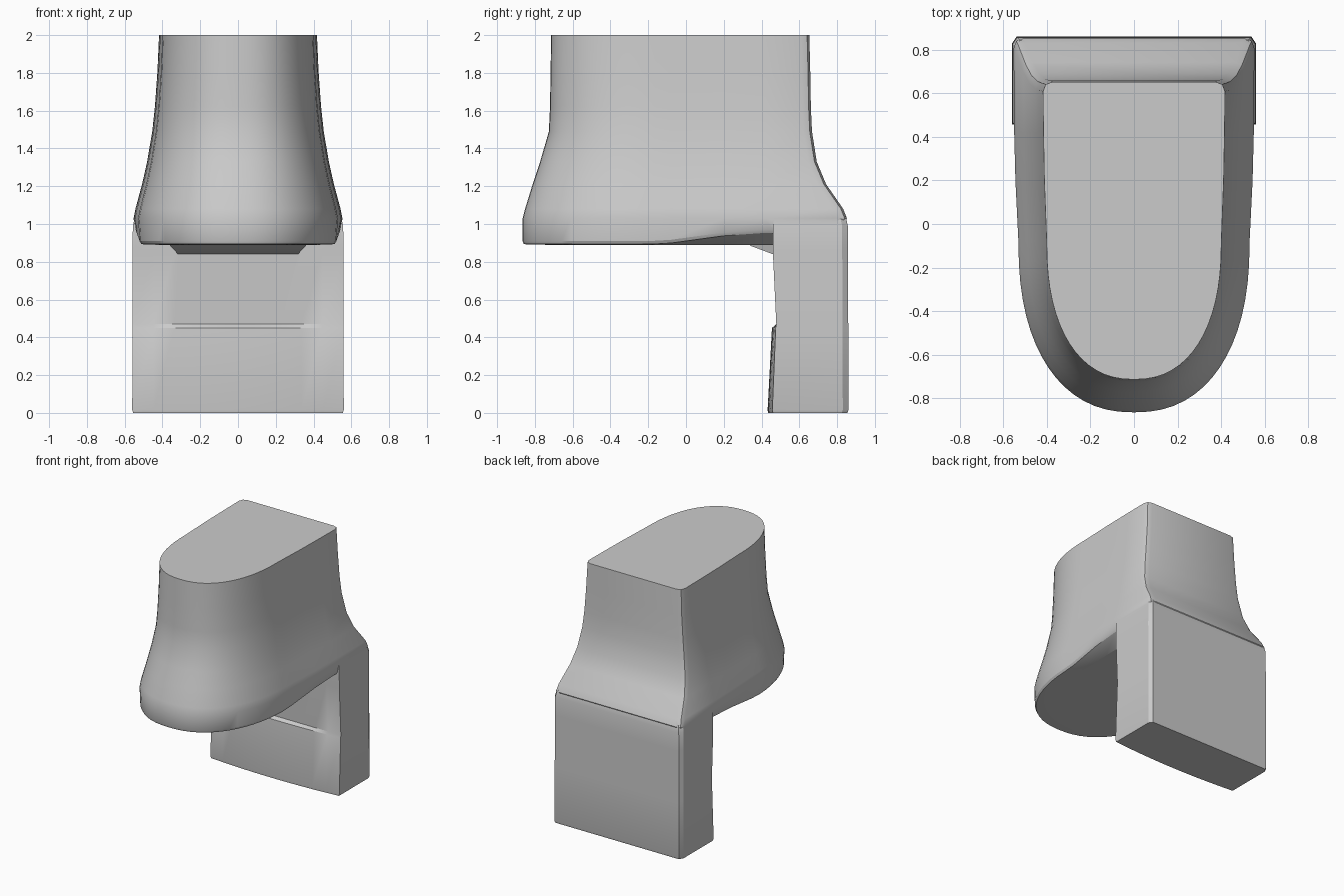
import bpy, bmesh, math

if "Cube" in bpy.data.objects:
    bpy.data.objects.remove(bpy.data.objects["Cube"])


def make_object(name, rings):
    """Skin a stack of equal-length rings (bottom to top) and cap both ends."""
    bm = bmesh.new()
    rows = [[bm.verts.new(p) for p in r] for r in rings]
    n = len(rows[0])
    for a, b in zip(rows, rows[1:]):
        for i in range(n):
            j = (i + 1) % n
            bm.faces.new((a[i], a[j], b[j], b[i]))
    bm.faces.new(rows[0][::-1])
    bm.faces.new(rows[-1])
    bmesh.ops.recalc_face_normals(bm, faces=bm.faces)
    me = bpy.data.meshes.new(name)
    bm.to_mesh(me)
    bm.free()
    ob = bpy.data.objects.new(name, me)
    bpy.context.collection.objects.link(ob)
    return ob


def u_ring(z, hw, y_front, y_back, rise=0.0, side=0.96):
    """U-shaped outline: superelliptic nose, tapering sides, squarish back."""
    y0, e, steps = -0.08, 2 / 2.3, 32
    pts = []
    for i in range(steps + 1):
        t = math.pi * i / steps
        c, s = math.cos(t), math.sin(t)
        x = -math.copysign(abs(c) ** e, c) * hw * side
        pts.append((x, y0 + (y_front - y0) * max(s, 0) ** e))
    right = [(hw * (side + 1) / 2 * 1.005, 0.2), (hw * 0.995, 0.42),
             (hw, y_back - 0.045), (hw - 0.012, y_back - 0.012),
             (hw - 0.045, y_back)]
    pts += right + [(-x, y) for x, y in reversed(right)]

    def lift(y):
        t = min(max((y + 0.2) / 0.6, 0), 1)
        return rise * t * t * (3 - 2 * t)
    return [(x, y, z + lift(y)) for x, y in pts]


# Upper body: flared column with a rounded nose and flat underside
body = make_object("flared_body", [
    u_ring(0.89, 0.44, -0.74, 0.66),
    u_ring(0.893, 0.535, -0.858, 0.80, 0.06),
    u_ring(0.91, 0.545, -0.865, 0.82, 0.06),
    u_ring(1.03, 0.553, -0.865, 0.852),
    u_ring(1.08, 0.543, -0.852, 0.832),
    u_ring(1.21, 0.508, -0.812, 0.742),
    u_ring(1.33, 0.481, -0.772, 0.692),
    u_ring(1.49, 0.454, -0.726, 0.667),
    u_ring(1.62, 0.44, -0.72, 0.661),
    u_ring(1.80, 0.427, -0.717, 0.658),
    u_ring(2.0, 0.418, -0.714, 0.653),
])


def leg_ring(z, hw, y_front, y_back, bow):
    """Slab outline with a gently bowed front and softened back corners."""
    front = [(hw * k / 5, y_front + bow * (k / 5) ** 2) for k in range(-5, 6)]
    back = [(hw, y_back - 0.03), (hw - 0.02, y_back)]
    return [(x, y, z) for x, y in front + back + [(-x, y) for x, y in back[::-1]]]


# Rear support slab
leg = make_object("rear_leg", [
    leg_ring(0.0, 0.555, 0.435, 0.855, 0.025),
    leg_ring(0.015, 0.56, 0.432, 0.86, 0.025),
    leg_ring(0.45, 0.559, 0.455, 0.859, 0.02),
    leg_ring(0.47, 0.559, 0.478, 0.859, 0.0),
    leg_ring(0.85, 0.558, 0.46, 0.857, 0.0),
    leg_ring(0.99, 0.557, 0.46, 0.857, 0.0),
    leg_ring(1.04, 0.545, 0.47, 0.845, 0.0),
])

# Sloped fillet between the underside and the leg
profile = [(0.34, 0.885), (0.46, 0.84), (0.5, 0.84), (0.5, 0.93), (0.34, 0.93)]
fillet = make_object("under_fillet", [
    [(x * (0.88 if z < 0.86 else 1), y, z) for y, z in profile]
    for x in (-0.36, 0.36)])

# Fuse the parts into one solid
for part in (leg, fillet):
    mod = body.modifiers.new("fuse_" + part.name, 'BOOLEAN')
    mod.operation = 'UNION'
    mod.solver = 'EXACT'
    mod.object = part
bpy.ops.object.select_all(action='DESELECT')
bpy.context.view_layer.objects.active = body
body.select_set(True)
for mod in list(body.modifiers):
    bpy.ops.object.modifier_apply(modifier=mod.name)
for part in (leg, fillet):
    bpy.data.objects.remove(part)
bpy.ops.object.shade_smooth_by_angle(angle=math.radians(25))
